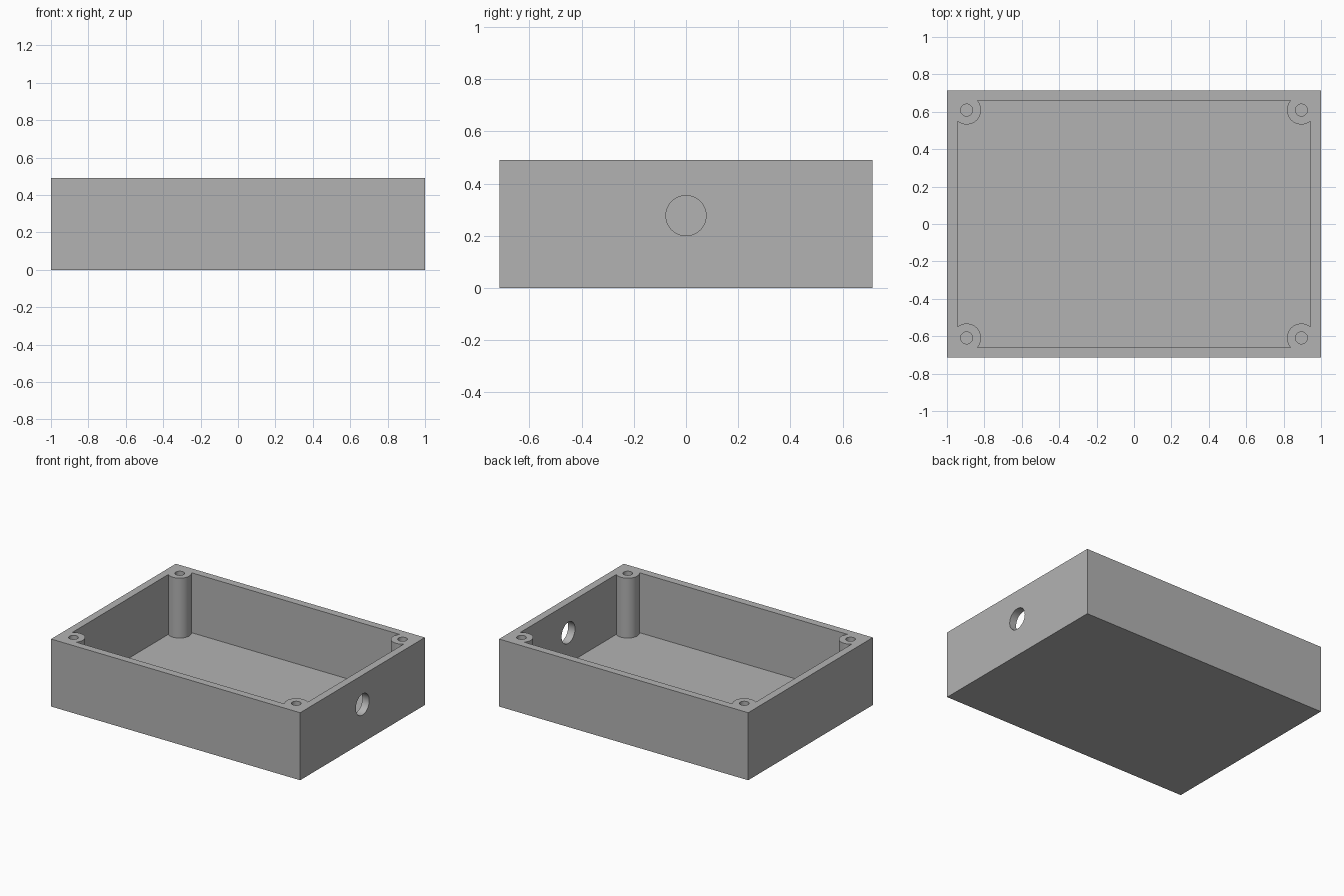
import bpy
from math import pi

default = bpy.data.objects.get("Cube")
if default:
    bpy.data.objects.remove(default, do_unlink=True)

W, D, H = 2.0, 1.43, 0.49        # outer size
WALL = 0.055                     # wall and floor thickness
POST_X, POST_Y = 0.895, 0.609    # screw post centres
POST_R, SCREW_R, PORT_R = 0.077, 0.032, 0.077

grey = bpy.data.materials.new("plain grey")
grey.use_nodes = True
colour = (0.45, 0.45, 0.45, 1)
grey.diffuse_color = colour
grey.node_tree.nodes["Principled BSDF"].inputs["Base Color"].default_value = colour


def box(name, size, z0):
    bpy.ops.mesh.primitive_cube_add(size=1, location=(0, 0, z0 + size[2] / 2))
    ob = bpy.context.object
    ob.name = name
    ob.scale = size
    bpy.ops.object.transform_apply(location=True, rotation=False, scale=True)
    ob.data.materials.append(grey)
    return ob


def rod(name, radius, depth, location, rotation=(0, 0, 0)):
    bpy.ops.mesh.primitive_cylinder_add(vertices=64, radius=radius, depth=depth,
                                        location=location, rotation=rotation)
    ob = bpy.context.object
    ob.name = name
    ob.data.materials.append(grey)
    return ob


def cut(target, cutter):
    """Subtract the cutter from the target, then discard the cutter."""
    cutter.hide_render = True
    mod = target.modifiers.new("cut", "BOOLEAN")
    mod.operation = "DIFFERENCE"
    mod.solver = "EXACT"
    mod.object = cutter
    bpy.ops.object.select_all(action="DESELECT")
    bpy.context.view_layer.objects.active = target
    target.select_set(True)
    bpy.ops.object.modifier_apply(modifier=mod.name)
    bpy.data.objects.remove(cutter, do_unlink=True)


corners = [(sx * POST_X, sy * POST_Y) for sx in (-1, 1) for sy in (-1, 1)]

# Hollow interior, leaving a round screw post in each corner
cavity = box("cavity", (W - 2 * WALL, D - 2 * WALL, H), WALL)
for x, y in corners:
    cut(cavity, rod("post_space", POST_R, 2, (x, y, H / 2)))

# Open-topped enclosure
enclosure = box("enclosure", (W, D, H), 0)
cut(enclosure, cavity)

# Blind screw holes down the posts
for x, y in corners:
    cut(enclosure, rod("screw_hole", SCREW_R, H, (x, y, WALL + H / 2)))

# Cable port through the left wall only
cut(enclosure, rod("cable_port", PORT_R, 0.4, (W / 2, 0, 0.277), (0, pi / 2, 0)))

# Smooth posts and holes, crisp box edges
bpy.ops.object.select_all(action="DESELECT")
bpy.context.view_layer.objects.active = enclosure
enclosure.select_set(True)
bpy.ops.object.shade_smooth_by_angle(angle=pi / 6)
